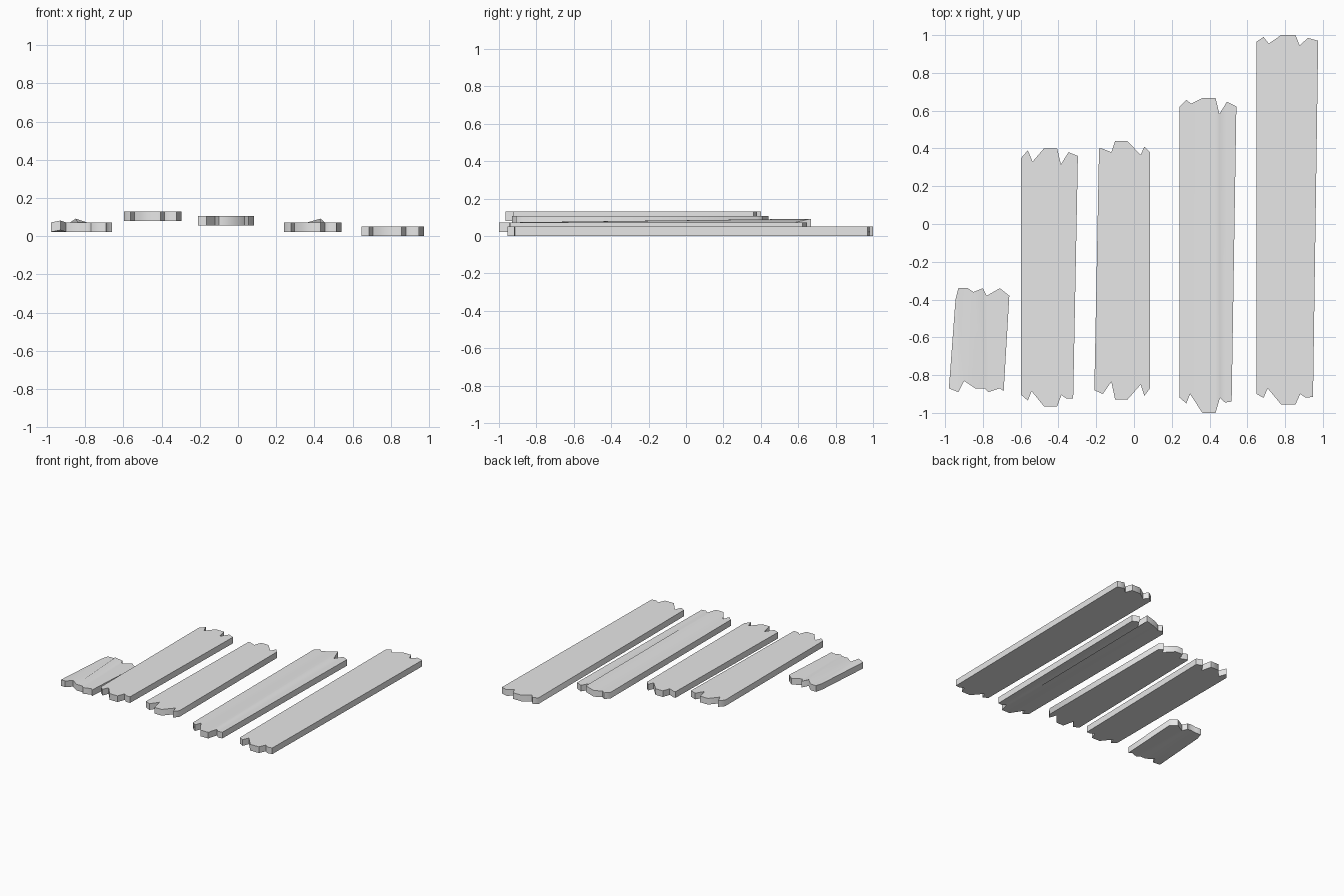
import bpy
import bmesh
import math

default_cube = bpy.data.objects.get("Cube")
if default_cube:
    bpy.data.objects.remove(default_cube, do_unlink=True)

# Single plain grey for every board
grey = bpy.data.materials.new("plain grey")
grey.use_nodes = True
grey.diffuse_color = (0.8, 0.8, 0.8, 1)
grey.node_tree.nodes["Principled BSDF"].inputs["Base Color"].default_value = grey.diffuse_color

THICKNESS = 0.05

# Shared splinter spacing, in hundredths across a board
BACK_X = (0, 3.5, 6, 12, 19, 21, 25, 30)
FRONT_X = (0, 3.5, 5.5, 12, 19, 21.3, 24, 27.5)


def make_plank(name, left, base, back_y, front_y, back_notch, front_notch,
               back_x=BACK_X, front_x=FRONT_X, stretch=1.0,
               back_lift=None, front_lift=None):
    """Extruded board with splintered ends.

    Notches are depths in hundredths measured inward from each end.
    Lifts map a splinter number to a height, warping the board there.
    """
    back_lift, front_lift = back_lift or {}, front_lift or {}
    bm = bmesh.new()

    def end_points(xs, notches, y, inward, lift, height):
        return [bm.verts.new((left + x * stretch / 100,
                              y + inward * depth / 100,
                              base + height + lift.get(i, 0)))
                for i, (x, depth) in enumerate(zip(xs, notches))]

    # Four rows: both ends, bottom and top
    rows = []
    for height in (0, THICKNESS):
        rows.append(end_points(front_x, front_notch, front_y, 1, front_lift, height))
        rows.append(end_points(back_x, back_notch, back_y, -1, back_lift, height))
    low_front, low_back, top_front, top_back = rows

    # Lengthwise strips wrap around the board
    loop = (low_front, low_back, top_back, top_front)
    for i in range(len(front_x) - 1):
        for a, b in zip(loop, loop[1:] + loop[:1]):
            bm.faces.new((a[i], b[i], b[i + 1], a[i + 1]))
    # Long edges
    for i in (0, -1):
        bm.faces.new([row[i] for row in loop])
    bmesh.ops.recalc_face_normals(bm, faces=bm.faces[:])

    mesh = bpy.data.meshes.new(name)
    bm.to_mesh(mesh)
    bm.free()
    mesh.materials.append(grey)
    plank = bpy.data.objects.new(name, mesh)
    bpy.context.collection.objects.link(plank)

    # Soft splinters, crisp board edges
    bpy.ops.object.select_all(action="DESELECT")
    plank.select_set(True)
    bpy.context.view_layer.objects.active = plank
    bpy.ops.object.shade_smooth_by_angle(angle=math.radians(60))
    return plank


# Short warped offcut on the right
make_plank("short_plank", left=-0.98, base=0.022, back_y=-0.34, front_y=-0.89,
           back_x=(3.5, 5, 10, 13, 18, 20, 27, 32),
           front_x=(0, 5, 8, 14, 19, 21, 27, 29),
           back_notch=(6, 0, 0, 2, 0, 4, 0, 4),
           front_notch=(2, 0, 6, 2, 2, 0, 2, 0.5),
           back_lift={3: 0.02}, front_lift={1: 0.01})

# Highest board
make_plank("raised_plank", left=-0.597, base=0.08, back_y=0.40, front_y=-0.965,
           back_notch=(5, 1, 7, 0, 0, 8.5, 2, 4),
           front_notch=(6, 3, 8, 0, 0, 6, 4, 4))

# Middle board
make_plank("middle_plank", left=-0.21, base=0.056, back_y=0.44, front_y=-0.93,
           back_x=(2.5, 4, 9, 11, 17.5, 24.5, 26.5, 29.5),
           front_x=(0, 4.5, 9, 11, 17.5, 24.5, 26.5, 29.5),
           back_notch=(4, 4, 6, 0, 0, 7.5, 3, 6),
           front_notch=(5, 3, 9.5, 0, 0, 8, 2, 6))

# Long board with one sprung ridge
make_plank("ridged_plank", left=0.242, base=0.022, back_y=0.667, front_y=-1.0,
           back_notch=(4.5, 1, 3, 0, 0, 8.5, 2, 4.5),
           front_notch=(8, 5, 10, 0, 0, 8, 5.5, 6),
           back_lift={4: 0.02})

# Longest board
make_plank("longest_plank", left=0.648, base=0.0, back_y=1.0, front_y=-0.955,
           stretch=1.09,
           back_notch=(3.5, 1, 4.5, 0, 0, 5.5, 1.5, 3),
           front_notch=(5.5, 3.5, 8.5, 0, 0, 5.5, 3.5, 4))
